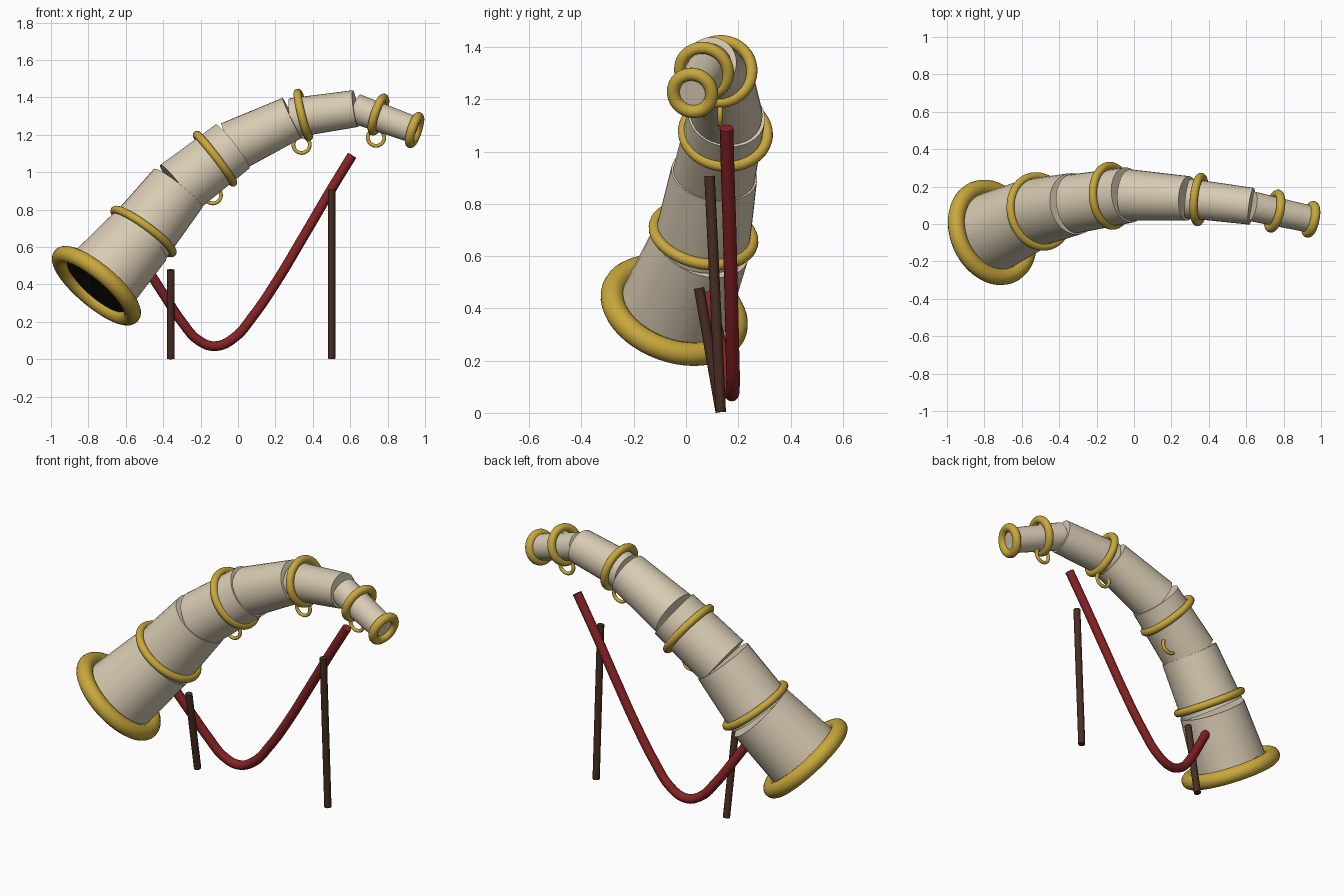
import bpy, bmesh, math
from mathutils import Vector, Matrix

if "Cube" in bpy.data.objects:
    bpy.data.objects.remove(bpy.data.objects["Cube"])


def material(name, rgb):
    m = bpy.data.materials.new(name)
    m.diffuse_color = (*rgb, 1)
    m.use_nodes = True
    m.node_tree.nodes["Principled BSDF"].inputs["Base Color"].default_value = m.diffuse_color
    return m


IVORY = material("ivory", (0.69, 0.60, 0.45))
GOLD = material("gold", (0.58, 0.39, 0.045))
RED = material("red_cord", (0.24, 0.016, 0.018))
WOOD = material("dark_wood", (0.062, 0.026, 0.016))
DARK = material("bell_hollow", (0.014, 0.010, 0.003))


def finish(obj, mats):
    for m in mats:
        obj.data.materials.append(m)
    bpy.ops.object.select_all(action='DESELECT')
    obj.select_set(True)
    bpy.context.view_layer.objects.active = obj
    bpy.ops.object.shade_smooth_by_angle(angle=math.radians(40))
    return obj


def tube(name, a, b, ra, rb, mats, sides=32):
    """Closed tapered cylinder from a to b; a second material colours the start cap."""
    a, b = Vector(a), Vector(b)
    axis = b - a
    rot = axis.to_track_quat('Z', 'Y').to_matrix().to_4x4()
    bm = bmesh.new()
    bmesh.ops.create_cone(bm, cap_ends=True, segments=sides, radius1=ra, radius2=rb,
                          depth=axis.length,
                          matrix=Matrix.Translation((a + b) / 2) @ rot)
    if len(mats) > 1:
        bm.normal_update()
        for f in bm.faces:
            if f.normal.dot(axis.normalized()) < -0.9:
                f.material_index = 1
    me = bpy.data.meshes.new(name)
    bm.to_mesh(me)
    bm.free()
    obj = bpy.data.objects.new(name, me)
    bpy.context.collection.objects.link(obj)
    return finish(obj, mats)


def ring(name, centre, normal, major, minor):
    bpy.ops.mesh.primitive_torus_add(
        location=centre, rotation=Vector(normal).to_track_quat('Z', 'Y').to_euler(),
        major_radius=major, minor_radius=minor, major_segments=48, minor_segments=16)
    obj = bpy.context.object
    obj.name = name
    return finish(obj, [GOLD])


# Horn body: overlapping straight sections along an arc
joints = [(-0.757, -0.045, 0.393), (-0.53, 0.06, 0.65), (-0.32, 0.108, 0.914),
          (-0.03, 0.155, 1.137), (0.289, 0.137, 1.29), (0.628, 0.095, 1.34),
          (0.945, 0.025, 1.225)]
radii = [(0.215, 0.19), (0.184, 0.166), (0.158, 0.149),
         (0.138, 0.119), (0.106, 0.099), (0.08, 0.072)]
for i, (ra, rb) in enumerate(radii):
    tube(f"horn_section_{i + 1}", joints[i], joints[i + 1], ra, rb,
         [IVORY, DARK] if i == 0 else [IVORY])

# Gold bands around the horn
bands = [("bell_rim", joints[0], (0.62, 0.28, 0.73), 0.247, 0.045),
         ("band_1", (-0.505, 0.067, 0.683), (0.58, 0.17, 0.79), 0.191, 0.022),
         ("band_2", (-0.123, 0.151, 1.072), (0.79, 0.06, 0.6), 0.16, 0.022),
         ("band_3", (0.349, 0.131, 1.307), (0.965, -0.08, 0.24), 0.121, 0.022),
         ("band_4", (0.751, 0.069, 1.308), (0.93, -0.21, -0.31), 0.094, 0.023),
         ("mouth_rim", (0.944, 0.025, 1.225), (0.93, -0.2, -0.3), 0.075, 0.025)]
for b in bands:
    ring(*b)

# Small hanging loops under the bands
for i, c in enumerate([(-0.135, 0.15, 0.877), (0.34, 0.131, 1.147), (0.738, 0.069, 1.185)]):
    ring(f"hanging_loop_{i + 1}", c, (0, 1, 0), 0.044, 0.01)

# Leaning stand posts
tube("short_post", (-0.36, 0.133, 0.003), (-0.36, 0.05, 0.478), 0.02, 0.02, [WOOD], 16)
tube("tall_post", (0.5, 0.133, 0.003), (0.5, 0.09, 0.907), 0.02, 0.02, [WOOD], 16)

# Slack carrying cord
path = [(0.61, 0.155, 1.09), (0.5, 0.16, 0.91), (0.35, 0.168, 0.655), (0.2, 0.174, 0.405),
        (0.08, 0.178, 0.23), (-0.02, 0.18, 0.115), (-0.12, 0.176, 0.07),
        (-0.21, 0.165, 0.1), (-0.3, 0.145, 0.2), (-0.39, 0.112, 0.335), (-0.47, 0.08, 0.46)]
cu = bpy.data.curves.new("cord", 'CURVE')
cu.dimensions = '3D'
cu.bevel_depth = 0.026
cu.bevel_resolution = 4
cu.resolution_u = 6
cu.use_fill_caps = True
sp = cu.splines.new('BEZIER')
sp.bezier_points.add(len(path) - 1)
for p, co in zip(sp.bezier_points, path):
    p.co = co
    p.handle_left_type = p.handle_right_type = 'AUTO'
cord = bpy.data.objects.new("cord", cu)
bpy.context.collection.objects.link(cord)
bpy.ops.object.select_all(action='DESELECT')
cord.select_set(True)
bpy.context.view_layer.objects.active = cord
bpy.ops.object.convert(target='MESH')
finish(bpy.context.object, [RED])
